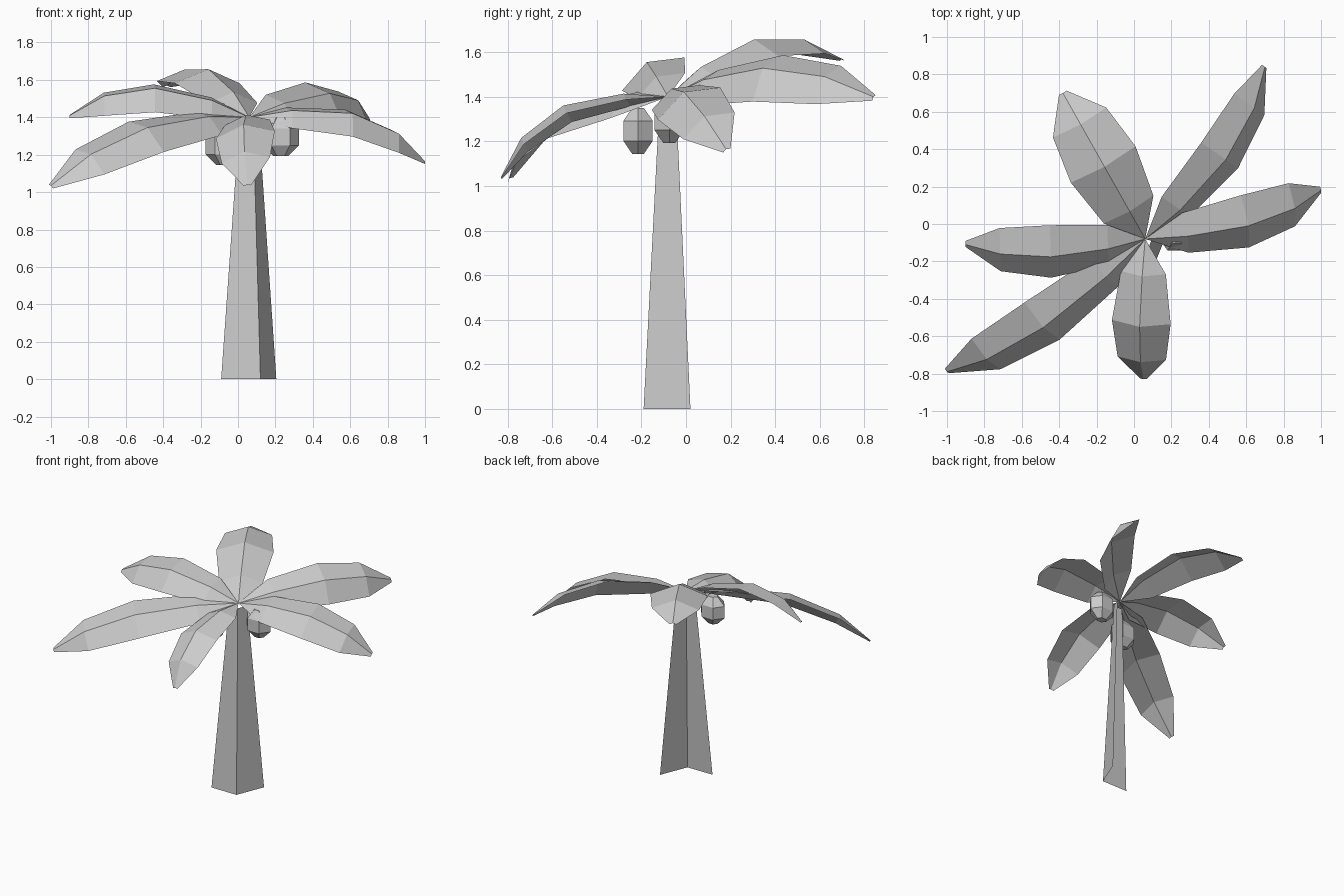
import bpy, bmesh, math
from mathutils import Vector, Matrix

old = bpy.data.objects.get("Cube")
if old:
    bpy.data.objects.remove(old)

grey = bpy.data.materials.new("plain grey")
grey.use_nodes = True
COLOUR = (0.6, 0.6, 0.6, 1)
grey.diffuse_color = COLOUR
grey.node_tree.nodes["Principled BSDF"].inputs["Base Color"].default_value = COLOUR

CROWN = Vector((0.06, -0.08, 1.40))


def finish(bm, name):
    """Turn a bmesh into a named, flat shaded object."""
    mesh = bpy.data.meshes.new(name)
    bm.to_mesh(mesh)
    bm.free()
    mesh.materials.append(grey)
    obj = bpy.data.objects.new(name, mesh)
    bpy.context.collection.objects.link(obj)
    return obj


def trunk():
    """Two tapering faces that meet at the front corner, open behind."""
    bm = bmesh.new()
    foot = [Vector(p) for p in ((-0.09, -0.19, 0), (0.12, -0.19, 0), (0.205, 0.02, 0))]
    axis = Vector((CROWN.x, CROWN.y, 0))
    low = [bm.verts.new(p) for p in foot]
    high = [bm.verts.new(axis + (p - axis) * 0.35 + Vector((0, 0, 1.38))) for p in foot]
    for i in range(2):
        bm.faces.new((low[i], low[i + 1], high[i + 1], high[i]))
    finish(bm, "trunk")


# Frond stations: share of length, arch height, half width
STATIONS = ((0.21, 0.10, 0.13), (0.53, 0.17, 0.17), (0.81, 0.12, 0.14), (1, 0, 0.02))
DROOP = math.radians(21)


def frond(name, tip, lean, width=1):
    """Arched leaf folded along its spine, leaning about its own length."""
    chord = Vector(tip) - CROWN
    fwd = chord.normalized()
    left = Vector((0, 0, 1)).cross(fwd).normalized()
    frame = Matrix((fwd, left, fwd.cross(left))).transposed()
    frame = frame @ Matrix.Rotation(math.radians(lean), 3, 'X')
    bm = bmesh.new()
    base = bm.verts.new(CROWN)
    rows = []
    for share, arch, half in STATIONS:
        out, drop = half * width * math.cos(DROOP), half * width * math.sin(DROOP)
        along = share * chord.length
        row = ((along, out, arch - drop), (along, 0, arch), (along, -out, arch - drop))
        rows.append([bm.verts.new(CROWN + frame @ Vector(p)) for p in row])
    for side in range(2):
        bm.faces.new((base, rows[0][side + 1], rows[0][side]))
        for a, b in zip(rows, rows[1:]):
            bm.faces.new((a[side], a[side + 1], b[side + 1], b[side]))
    finish(bm, name)


def coconut(name, centre):
    """Six sided nut with flat ends, narrower from front to back."""
    bm = bmesh.new()
    rings = []
    for z, r in ((-0.103, 0.4), (-0.045, 1), (0.045, 1), (0.103, 0.4)):
        angles = [math.tau * i / 6 for i in range(6)]
        rings.append([bm.verts.new((0.098 * r * math.cos(a), 0.076 * r * math.sin(a), z))
                      for a in angles])
    for a, b in zip(rings, rings[1:]):
        for i in range(6):
            j = (i + 1) % 6
            bm.faces.new((a[i], a[j], b[j], b[i]))
    bm.faces.new(rings[0][::-1])
    bm.faces.new(rings[-1])
    finish(bm, name).location = centre


trunk()
frond("long_front_right_frond", (-1.0, -0.79, 1.035), -32)
frond("right_frond", (-0.90, -0.11, 1.41), -28)
frond("back_right_frond", (-0.38, 0.70, 1.57), 0, 1.25)
frond("left_frond", (1.0, 0.18, 1.165), 28)
frond("front_frond", (0.05, -0.83, 1.04), 8)
frond("back_left_frond", (0.70, 0.84, 1.40), 41)
coconut("right_coconut", (-0.075, -0.215, 1.247))
coconut("left_coconut", (0.228, -0.075, 1.295))
